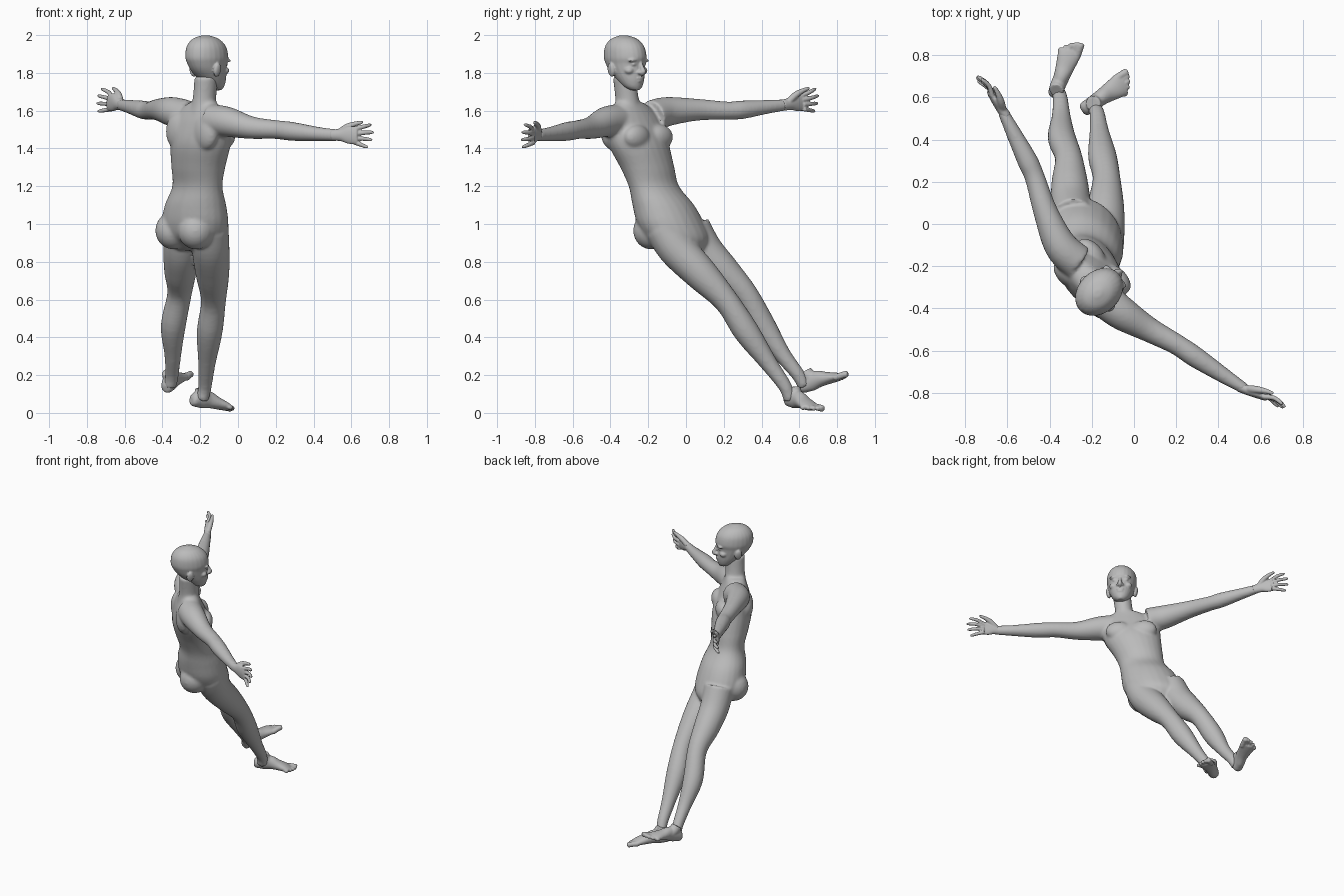
import bpy, bmesh, math
from mathutils import Vector, Matrix

if "Cube" in bpy.data.objects:
    bpy.data.objects.remove(bpy.data.objects["Cube"])

skin = bpy.data.materials.new("plain_grey")
skin.use_nodes = True
GREY = (0.5, 0.5, 0.5, 1)
skin.diffuse_color = GREY
skin.node_tree.nodes["Principled BSDF"].inputs["Base Color"].default_value = GREY

# Body frame: S across the shoulders, F the way the chest faces, U up
S = Vector((0.70, -0.714, 0))
F = Vector((0.714, 0.70, 0))
U = Vector((0, 0, 1))


def spline(keys, t):
    """Catmull-Rom value at t along a list of key vectors."""
    i = min(int(t), len(keys) - 2)
    u = t - i
    a, b, c, d = (keys[min(max(i + k, 0), len(keys) - 1)] for k in (-1, 0, 1, 2))
    return (b * 2 + (c - a) * u + (a * 2 - b * 5 + c * 4 - d) * u ** 2
            + (b * 3 - a - c * 3 + d) * u ** 3) / 2


def tube(bm, rows, side, level=False, sides=24, steps=5):
    """Loft of ellipses; each row is x, y, z, half width, half depth."""
    rows = [tuple(r) if len(r) == 5 else tuple(r) + (r[3],) for r in rows]
    keys = [Vector(r) for r in rows]
    n = (len(keys) - 1) * steps
    data = [spline(keys, k / steps) for k in range(n + 1)]
    mids = [Vector(d[:3]) for d in data]
    rings = []
    for k, d in enumerate(data):
        tan = U if level else (mids[min(k + 1, n)] - mids[max(k - 1, 0)]).normalized()
        a = (side - tan * side.dot(tan)).normalized()
        b = tan.cross(a)
        rings.append([bm.verts.new(mids[k] + a * d[3] * math.cos(q) + b * d[4] * math.sin(q))
                      for q in (math.tau * j / sides for j in range(sides))])
    for r0, r1 in zip(rings, rings[1:]):
        for j in range(sides):
            m = (j + 1) % sides
            bm.faces.new((r0[j], r0[m], r1[m], r1[j]))
    bm.faces.new(rings[0][::-1])
    bm.faces.new(rings[-1])


def blob(bm, centre, radii, tilt=0):
    """Ellipsoid with radii along S, F and U."""
    frame = Matrix((S, F, U)).transposed().to_4x4()
    bmesh.ops.create_uvsphere(
        bm, u_segments=20, v_segments=12, radius=1,
        matrix=Matrix.Translation(centre) @ frame @ Matrix.Rotation(tilt, 4, "Y")
        @ Matrix.Diagonal((*radii, 1)))


def finish(name, bm, voxel, smooth):
    """Fuse the overlapping solids into one soft skin."""
    bmesh.ops.recalc_face_normals(bm, faces=bm.faces)
    mesh = bpy.data.meshes.new(name)
    bm.to_mesh(mesh)
    bm.free()
    mesh.materials.append(skin)
    ob = bpy.data.objects.new(name, mesh)
    bpy.context.collection.objects.link(ob)
    fuse = ob.modifiers.new("fuse", "REMESH")
    fuse.mode = "VOXEL"
    fuse.voxel_size = voxel
    fuse.use_smooth_shade = True
    soft = ob.modifiers.new("soften", "SMOOTH")
    soft.factor = 0.5
    soft.iterations = smooth


# Torso, neck and limbs
bm = bmesh.new()
tube(bm, [(-.22, 0, .86, .11, .09), (-.228, -.04, .92, .18, .15), (-.228, -.08, 1, .195, .16),
          (-.225, -.12, 1.1, .18, .145), (-.215, -.17, 1.2, .152, .112),
          (-.21, -.205, 1.3, .162, .122), (-.2, -.25, 1.42, .187, .128),
          (-.2, -.275, 1.53, .19, .1), (-.195, -.288, 1.6, .15, .075),
          (-.185, -.3, 1.645, .08, .06)], S, level=True)
tube(bm, [(-.19, -.3, 1.56, .08), (-.178, -.312, 1.66, .06, .065),
          (-.168, -.325, 1.78, .06, .066)], S, level=True)
for side in (-1, 1):
    blob(bm, Vector((-.2, -.255, 1.46)) + S * side * .085 + F * .08, (.085, .05, .065))   # chest
    blob(bm, Vector((-.2, -.27, 1.49)) + S * side * .1 - F * .06, (.085, .05, .1))        # shoulder blade
    blob(bm, Vector((-.228, -.07, .965)) + S * side * .085 - F * .075, (.095, .1, .1))    # buttock

# Arms
tube(bm, [(-.14, -.36, 1.55, .085), (-.055, -.425, 1.54, .08), (.07, -.5, 1.51, .06),
          (.2, -.57, 1.5, .05), (.29, -.63, 1.49, .05), (.42, -.715, 1.477, .038),
          (.53, -.785, 1.47, .026, .031)], F)
tube(bm, [(-.27, -.18, 1.57, .085), (-.35, -.1, 1.595, .078), (-.42, .06, 1.605, .058),
          (-.47, .22, 1.6, .048), (-.505, .3, 1.605, .049), (-.57, .43, 1.62, .037),
          (-.625, .54, 1.632, .025, .03)], F)

# Legs
tube(bm, [(-.15, -.12, .98, .1), (-.145, -.05, .87, .1), (-.135, .08, .735, .089),
          (-.13, .215, .59, .066), (-.15, .32, .43, .068), (-.165, .44, .26, .046),
          (-.175, .525, .14, .036), (-.19, .55, .07, .034)], S)
tube(bm, [(-.29, .03, .98, .1), (-.3, .1, .86, .096), (-.305, .2, .75, .086),
          (-.31, .315, .63, .065), (-.343, .41, .46, .066), (-.345, .51, .31, .045),
          (-.35, .595, .2, .036), (-.36, .625, .14, .034)], S)
finish("body", bm, .009, 8)

# Head
bm = bmesh.new()
skull = Vector((-.165, -.322, 0))


def face(s, f, z):
    return skull + S * s + F * f + U * z


profile = [(.075, 1.708, .022, .022), (.06, 1.728, .048, .05), (.04, 1.765, .068, .078),
           (.015, 1.81, .083, .103), (.002, 1.848, .092, .116), (0, 1.885, .099, .127),
           (-.004, 1.94, .092, .115), (-.008, 1.98, .062, .076), (-.01, 1.999, .015, .02)]
tube(bm, [(*face(0, f, z), w, d) for f, z, w, d in profile], S, level=True)
tube(bm, [(*face(0, f, z), r) for f, z, r in
          ((.112, 1.865, .009), (.126, 1.83, .011), (.137, 1.806, .014), (.122, 1.796, .014))], S)
blob(bm, face(0, .112, 1.772), (.026, .013, .007))       # upper lip
blob(bm, face(0, .110, 1.758), (.022, .013, .008))       # lower lip
blob(bm, face(0, .090, 1.725), (.024, .018, .018))       # chin
for side in (-1, 1):
    blob(bm, face(side * .04, .104, 1.868), (.034, .016, .009), side * .15)   # brow
    blob(bm, face(side * .036, .102, 1.846), (.016, .013, .009))              # eye
    blob(bm, face(side * .05, .082, 1.812), (.026, .025, .02))                # cheekbone
    blob(bm, face(side * .016, .122, 1.802), (.01, .012, .009))               # nostril
    blob(bm, face(side * .092, -.012, 1.815), (.013, .024, .037), side * .2)  # ear
finish("head", bm, .0055, 3)


def hand(name, wrist, tip_dir, thumb_dir, palm_dir):
    bm = bmesh.new()
    d = Vector(tip_dir).normalized()
    up = Vector(thumb_dir)
    up = (up - d * up.dot(d)).normalized()
    palm = Vector(palm_dir)
    palm = (palm - d * palm.dot(d) - up * palm.dot(up)).normalized()

    def at(along, rise, out):
        return Vector(wrist) + d * along + up * rise + palm * out
    tube(bm, [(*at(a, r, 0), w, t) for a, r, w, t in
              ((-.03, 0, .03, .025), (.02, .002, .033, .023), (.06, .003, .046, .02),
               (.105, 0, .046, .015), (.118, 0, .038, .01))], up)
    for k, length in enumerate((.095, .112, .106, .085)):
        rise = .036 - .024 * k
        tube(bm, [(*at(.095 + length * t, rise * (1 + .65 * t), .014 * math.sin(t * 3 + k / 2)), r)
                  for t, r in ((0, .013), (.5, .0115), (.9, .0095), (1.04, .005))], up, sides=12)
    tube(bm, [(*at(a, r, o), w) for a, r, o, w in
              ((.01, .015, .005, .018), (.05, .045, .018, .018), (.09, .062, .028, .013),
               (.125, .07, .032, .009), (.132, .071, .032, .005))], palm, sides=12)
    finish(name, bm, .0045, 3)


hand("left_hand", (.525, -.782, 1.47), (.91, -.38, -.02), U, F)
hand("right_hand", (-.622, .535, 1.632), (-.55, .8, .13), U, F)


def foot(name, heel, toe, inner):
    bm = bmesh.new()
    heel, toe = Vector(heel), Vector(toe)
    run = toe - heel
    d = run.normalized()
    inner = Vector(inner)
    inner = (inner - d * inner.dot(d)).normalized()
    up = d.cross(inner)
    up = up if up.z > 0 else -up

    def at(t, side, rise):
        return heel + run * t + inner * side + up * rise
    tube(bm, [(*at(t, s, z), w, h) for t, s, z, w, h in
              ((0, 0, .036, .018, .02), (.05, 0, .038, .033, .034), (.2, 0, .05, .036, .05),
               (.38, .003, .05, .038, .046), (.55, .003, .038, .045, .034),
               (.72, .002, .027, .053, .025), (.83, 0, .019, .05, .017))], inner)
    for k in range(5):
        side = .04 - .021 * k
        end = 1 - .012 * k * k
        r = .018 if k == 0 else .0125
        tube(bm, [(*at(t, side, z), q) for t, z, q in
                  ((.74, .022, r), (end - .06, .02, r), (end - .02, .016, r), (end, .014, r / 2))],
             inner, sides=12)
    # heel cord and instep
    tube(bm, [(*at(.2, 0, .11), .035), (*at(.24, 0, .08), .037), (*at(.34, 0, .05), .035)], inner)
    finish(name, bm, .0055, 4)


foot("left_foot", (-.25, .535, .03), (-.012, .69, .004), (-.54, .84, 0))
foot("right_foot", (-.375, .615, .095), (-.285, .875, .19), (.94, -.33, 0))
